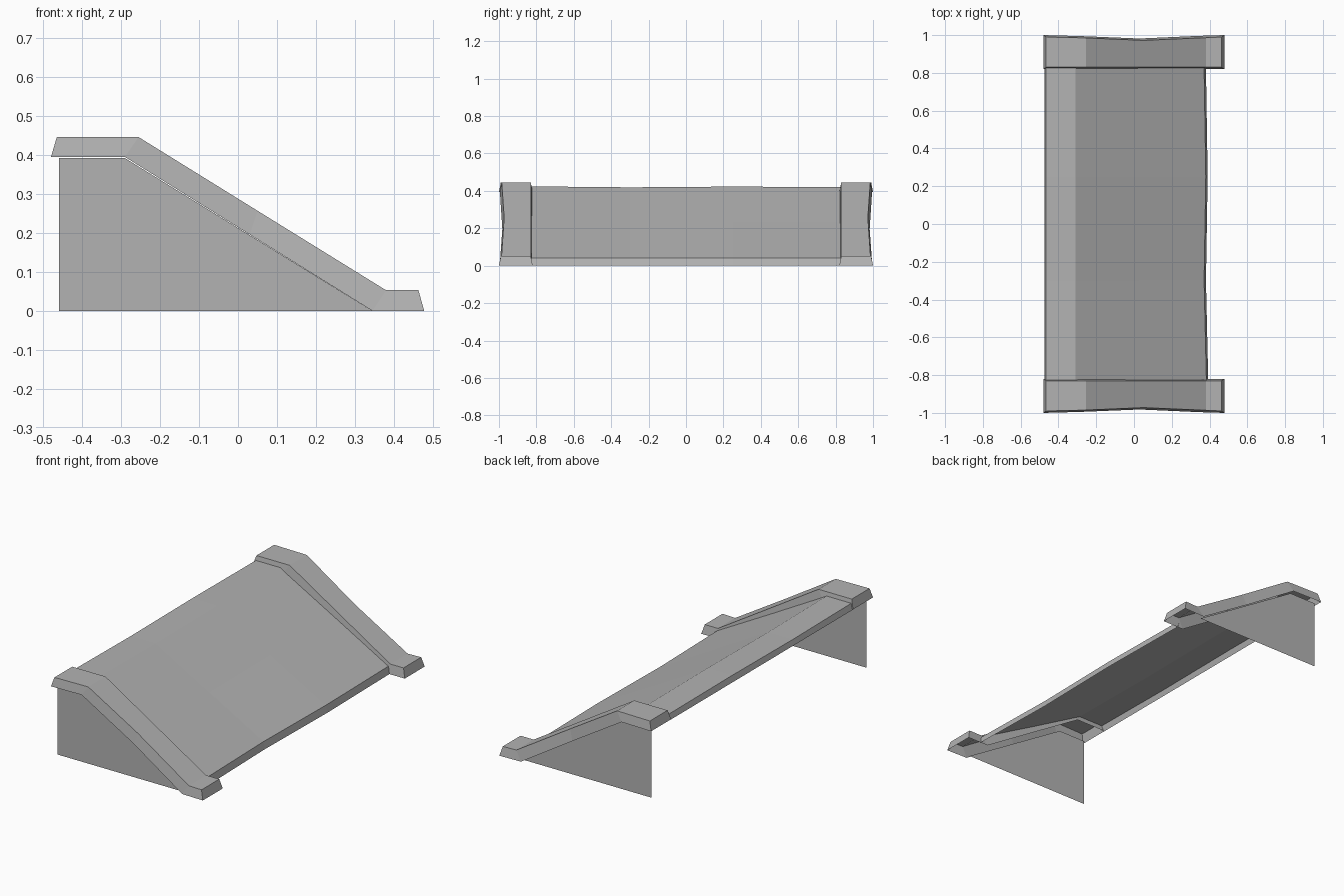
import bpy, bmesh

cube = bpy.data.objects.get("Cube")
if cube:
    bpy.data.objects.remove(cube)

GREY = (0.45, 0.45, 0.45, 1.0)
stone = bpy.data.materials.new("plain grey")
stone.use_nodes = True
stone.diffuse_color = GREY
stone.node_tree.nodes["Principled BSDF"].inputs["Base Color"].default_value = GREY


def finish(name, bm):
    mesh = bpy.data.meshes.new(name)
    bm.to_mesh(mesh)
    bm.free()
    mesh.materials.append(stone)
    obj = bpy.data.objects.new(name, mesh)
    bpy.context.collection.objects.link(obj)
    return obj


def loft(bm, rows):
    """Skin neighbouring rows of points with quads."""
    verts = [[bm.verts.new(p) for p in row] for row in rows]
    for a, b in zip(verts, verts[1:]):
        for i in range(len(a) - 1):
            bm.faces.new((a[i], b[i], b[i + 1], a[i + 1]))
    return verts


# Hollow end trims: top and bottom outlines, pinched halfway down the slope
TOP = [(-0.465, 0.446), (-0.255, 0.446), (0.05, 0.257), (0.38, 0.053), (0.463, 0.053)]
BOTTOM = [(-0.48, 0.395), (-0.29, 0.395), (0.03, 0.196), (0.345, 0.0), (0.478, 0.0)]
PINCH = [0.0, 0.005, 0.018, 0.004, 0.0]


def make_trim(name, side):
    bm = bmesh.new()
    rows = []
    for (tx, tz), (bx, bz), p in zip(TOP, BOTTOM, PINCH):
        rows.append([(bx, side * (1.0 - p), bz), (tx, side * (0.99 - p), tz),
                     (tx, side * 0.83, tz), (bx, side * 0.82, bz)])
    verts = loft(bm, rows)
    bm.faces.new(verts[0])
    bm.faces.new(verts[-1][::-1])
    bmesh.ops.recalc_face_normals(bm, faces=bm.faces)
    # keep the open shell facing outwards
    if sum(f.normal.z for f in bm.faces) < 0:
        bmesh.ops.reverse_faces(bm, faces=bm.faces)
    finish(name, bm)


# Thin end wall under each trim
def make_gable(name, side):
    bm = bmesh.new()
    outline = [(-0.46, 0.0), (0.345, 0.0), (-0.29, 0.392), (-0.46, 0.392)]
    face = bm.faces.new([bm.verts.new((x, side * 0.97, z)) for x, z in outline])
    face.normal_update()
    if face.normal.y * side < 0:
        face.normal_flip()
    finish(name, bm)


for label, side in (("front", -1), ("back", 1)):
    make_trim(label + "_trim", side)
    make_gable(label + "_gable", side)

# Roof sheet: slightly uneven shell with folded upper and lower edges
bm = bmesh.new()
rows = []
for y, dx, dz in ((-0.825, 0.008, 0.004), (-0.3, -0.004, -0.001),
                  (0.25, 0.005, 0.003), (0.825, -0.004, 0.0)):
    rows.append([(-0.475, y, 0.39), (-0.465, y, 0.42 + dz), (-0.31, y, 0.42 + dz),
                 (0.03, y, 0.23 + dz), (0.375 + dx, y, 0.04), (0.385 + dx, y, 0.0)])
loft(bm, rows)
bm.normal_update()
if sum(f.normal.z for f in bm.faces) < 0:
    bmesh.ops.reverse_faces(bm, faces=bm.faces)
finish("roof_sheet", bm)
